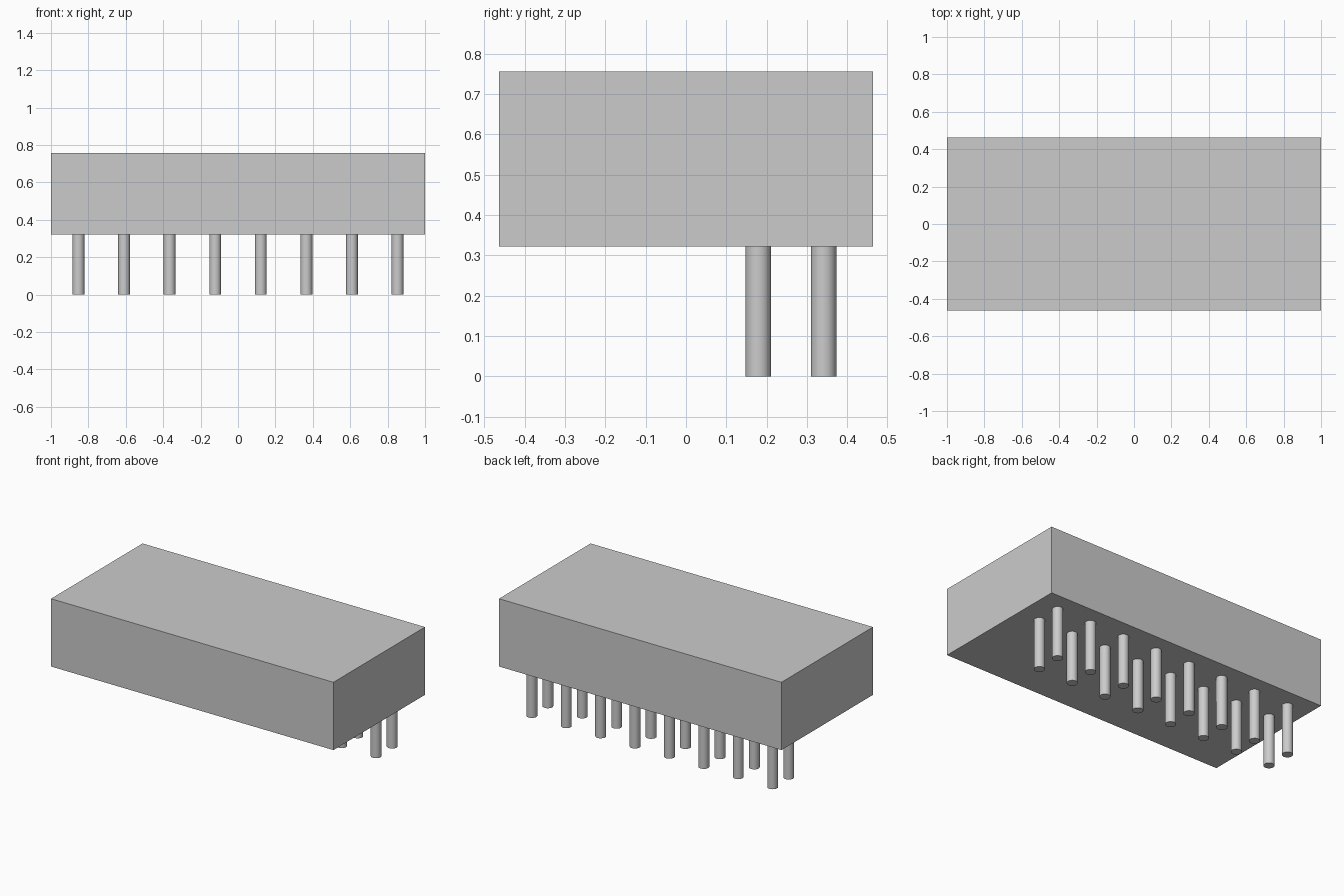
import bpy, bmesh
from mathutils import Matrix

cube = bpy.data.objects.get("Cube")
if cube:
    bpy.data.objects.remove(cube)

grey = bpy.data.materials.new("plain grey")
grey.use_nodes = True
colour = (0.6, 0.6, 0.6, 1)
grey.diffuse_color = colour
grey.node_tree.nodes["Principled BSDF"].inputs["Base Color"].default_value = colour

BASE, TOP = 0.322, 0.756
DEPTH = 0.926
PITCH = 0.2437
PIN_RADIUS = 0.0315


def add_object(name, bm):
    mesh = bpy.data.meshes.new(name)
    bm.to_mesh(mesh)
    bm.free()
    mesh.materials.append(grey)
    obj = bpy.data.objects.new(name, mesh)
    bpy.context.collection.objects.link(obj)
    return obj


# Rectangular housing
bm = bmesh.new()
size = Matrix.Diagonal((2, DEPTH, TOP - BASE, 1))
bmesh.ops.create_cube(bm, size=1, matrix=Matrix.Translation((0, 0, (BASE + TOP) / 2)) @ size)
add_object("housing", bm)

# Two rows of eight round pins under the rear half
for row, y in (("inner", 0.179), ("outer", 0.341)):
    for i in range(8):
        bm = bmesh.new()
        place = Matrix.Translation(((i - 3.5) * PITCH, y, BASE / 2))
        bmesh.ops.create_cone(bm, cap_ends=True, segments=32, radius1=PIN_RADIUS,
                              radius2=PIN_RADIUS, depth=BASE, matrix=place)
        for face in bm.faces:
            face.smooth = len(face.verts) == 4
        for edge in bm.edges:
            edge.smooth = all(f.smooth for f in edge.link_faces)
        add_object(f"{row}_pin_{i + 1}", bm)
